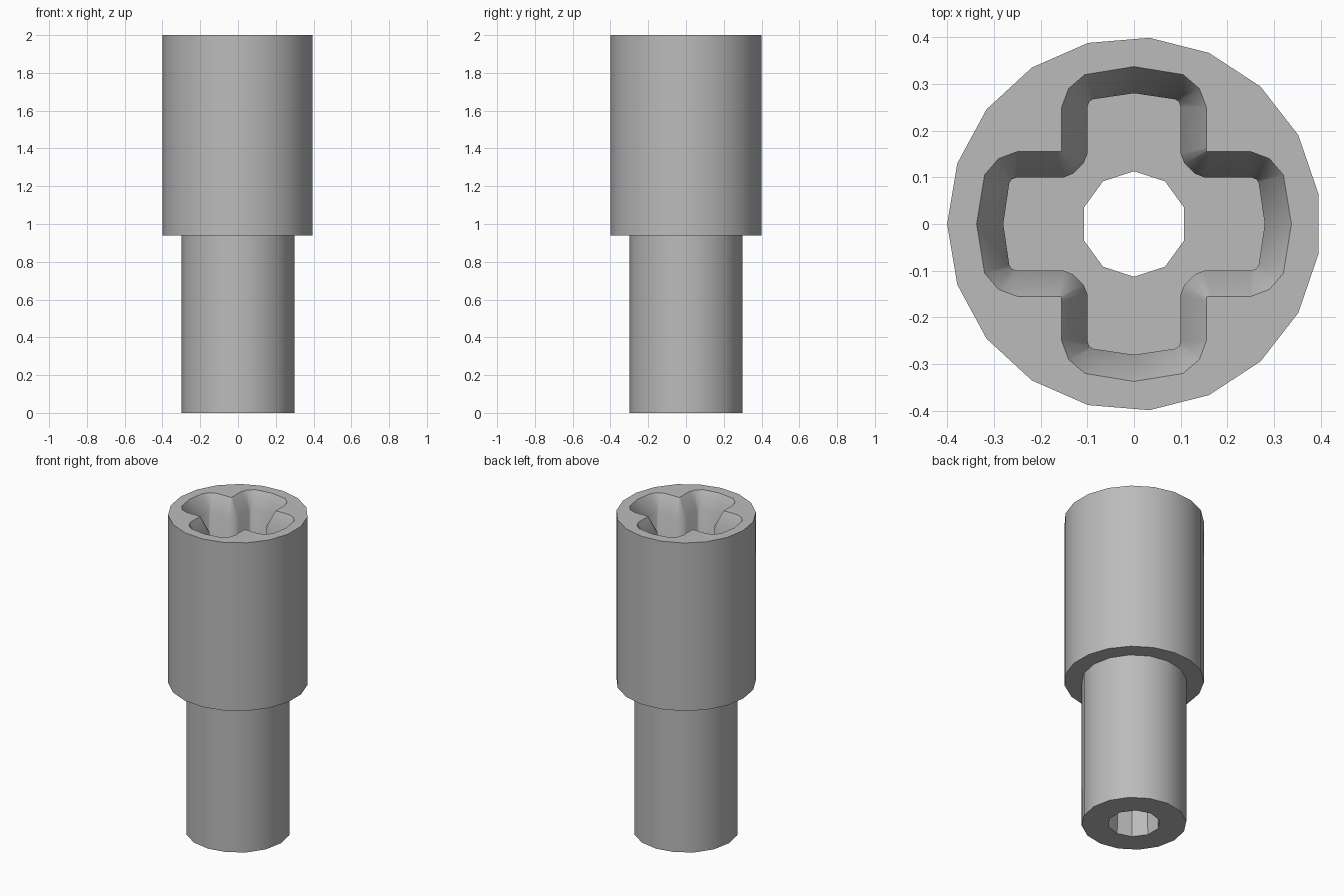
import bpy, bmesh
from math import cos, sin, pi, radians

default = bpy.data.objects.get("Cube")
if default:
    bpy.data.objects.remove(default, do_unlink=True)

SIZE_Z = 2.0        # top of the sleeve
STEP_Z = 0.94       # where sleeve meets shaft, also the socket floor
CHAMFER = 0.1       # depth of the socket's lead-in


def polygon(radius, sides, start):
    return [(radius * cos(start + 2 * pi * i / sides),
             radius * sin(start + 2 * pi * i / sides)) for i in range(sides)]


def cross(half):
    """Mirror half an arm about the diagonal, then turn it four times."""
    quarter = half + [(y, x) for x, y in reversed(half)][:-1]
    points = []
    for _ in range(4):
        points += quarter
        quarter = [(y, -x) for x, y in quarter]
    return points


def ring(bm, points, z):
    verts = [bm.verts.new((x, y, z)) for x, y in points]
    for i, v in enumerate(verts):
        bm.edges.new((verts[i - 1], v))
    return verts


def wall(bm, low, high):
    for i in range(len(low)):
        bm.faces.new((low[i - 1], low[i], high[i], high[i - 1]))


def annulus(bm, outer, inner):
    edges = [bm.edges.get((loop[i - 1], loop[i]))
             for loop in (outer, inner) for i in range(len(loop))]
    bmesh.ops.triangle_fill(bm, edges=edges, use_beauty=True)


bm = bmesh.new()

# Sleeve and shaft outlines
sleeve = polygon(0.4, 19, pi)
shaft = polygon(0.3, 16, 0)
sleeve_top = ring(bm, sleeve, SIZE_Z)
sleeve_low = ring(bm, sleeve, STEP_Z)
shaft_top = ring(bm, shaft, STEP_Z)
shaft_low = ring(bm, shaft, 0)

# Cross socket with a chamfered mouth
mouth = cross([(0, .337), (.105, .32), (.14, .29), (.155, .25),
               (.155, .165), (.155, .157)])
slot = cross([(0, .28), (.088, .267), (.096, .262), (.1, .25),
              (.1, .15), (.108, .13)])
mouth_top = ring(bm, mouth, SIZE_Z)
slot_top = ring(bm, slot, SIZE_Z - CHAMFER)
slot_floor = ring(bm, slot, STEP_Z + 0.02)

# Bore through the shaft
bore_top = ring(bm, polygon(0.113, 10, pi / 2), STEP_Z + 0.02)
bore_low = ring(bm, polygon(0.15, 10, pi / 2), 0)

# Side walls, then flat rings joining them
for low, high in ((sleeve_low, sleeve_top), (shaft_low, shaft_top),
                  (slot_top, mouth_top), (slot_floor, slot_top),
                  (bore_low, bore_top)):
    wall(bm, low, high)
for outer, inner in ((sleeve_top, mouth_top), (sleeve_low, shaft_top),
                     (slot_floor, bore_top), (shaft_low, bore_low)):
    annulus(bm, outer, inner)
bmesh.ops.recalc_face_normals(bm, faces=bm.faces)

mesh = bpy.data.meshes.new("socket_connector")
bm.to_mesh(mesh)
bm.free()
connector = bpy.data.objects.new("socket_connector", mesh)
bpy.context.collection.objects.link(connector)

# Plain grey
grey = bpy.data.materials.new("light_grey")
grey.use_nodes = True
colour = (0.5, 0.5, 0.5, 1)
grey.diffuse_color = colour
grey.node_tree.nodes["Principled BSDF"].inputs["Base Color"].default_value = colour
mesh.materials.append(grey)

# Smooth round walls, sharp rims
bpy.ops.object.select_all(action='DESELECT')
connector.select_set(True)
bpy.context.view_layer.objects.active = connector
bpy.ops.object.shade_smooth_by_angle(angle=radians(30))
